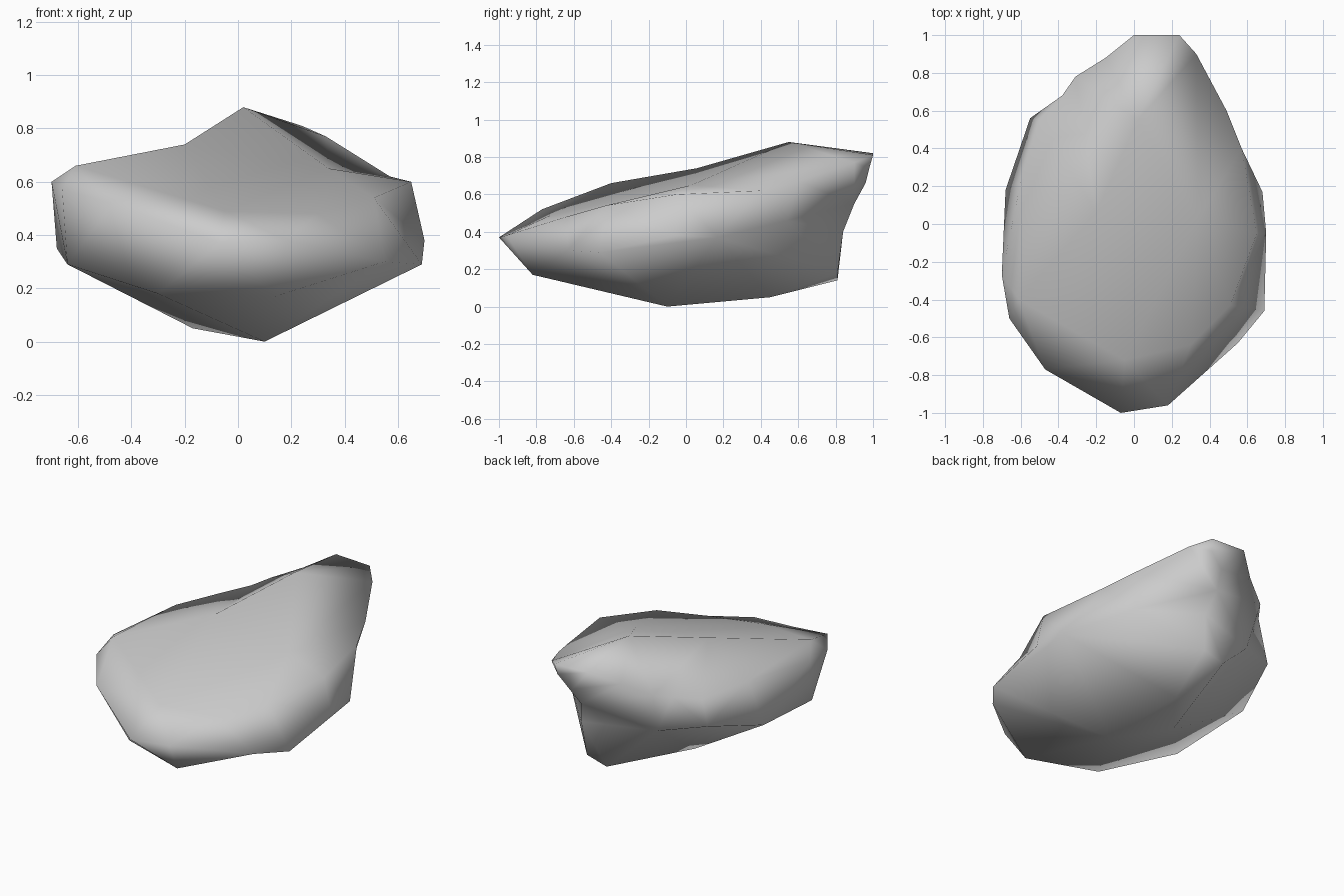
import bpy
import bmesh
from mathutils import Vector

# Remove the default object
start_cube = bpy.data.objects.get("Cube")
if start_cube:
    bpy.data.objects.remove(start_cube, do_unlink=True)

# Corners of the boulder, in hundredths of a unit
CREST = [(2, 55, 88), (-20, 6, 74), (-61, -40, 66), (-47, -77, 52), (34, 3, 65),
         (-5, -72, 49)]
BACK_TIP = [(0, 100, 82), (24, 100, 81), (33, 90, 77), (23, 98, 74)]
RIGHT_SHOULDER = [(49, 60, 67), (57, 40, 62), (65, -5, 60), (51, -43, 54), (30, -64, 48)]
LEFT_SHOULDER = [(-70, -27, 60), (-60, 22, 63), (-50, 55, 61), (-38, 68, 64),
                 (-31, 78, 67), (-15, 88, 74)]
WAIST = [(45, 54, 46), (68, 17, 37), (70, -5, 38), (69, -46, 29),
         (55, -63, 30), (18, -96, 38), (-7, -100, 37), (-66, -50, 57),
         (-64, -37, 29), (-68, 18, 35), (-55, 56, 45)]
BACK_HOLLOW = [(16, 84, 40), (12, 90, 55), (14, 96, 66), (-28, 69, 40)]
UNDERSIDE = [(-30, -68, 18), (14, -82, 17), (10, -10, 0), (-17, 15, 5),
             (6, 45, 5), (0, 81, 14), (14, 81, 18)]

CORE = Vector((0, 0, 0.42))
RADII = Vector((0.7, 1.0, 0.44))


def on_sphere(point):
    """Direction of a corner from the core, with the stone's proportions evened out."""
    offset = point - CORE
    return Vector([offset[i] / RADII[i] for i in range(3)]).normalized()


def make_material(name, colour):
    material = bpy.data.materials.new(name)
    material.use_nodes = True
    material.diffuse_color = colour
    shader = next(n for n in material.node_tree.nodes if n.type == "BSDF_PRINCIPLED")
    shader.inputs["Base Color"].default_value = colour
    shader.inputs["Roughness"].default_value = 0.9
    return material


def make_stone(name, corners, material):
    """Wrap a skin round the corners: join them on a sphere, then move them into place."""
    bm = bmesh.new()
    places = {}
    for corner in corners:
        place = Vector(corner) / 100
        places[bm.verts.new(on_sphere(place))] = place
    bmesh.ops.convex_hull(bm, input=list(bm.verts))
    for vert, place in places.items():
        vert.co = place
    bmesh.ops.recalc_face_normals(bm, faces=bm.faces)
    for face in bm.faces:
        face.smooth = True
    mesh = bpy.data.meshes.new(name)
    bm.to_mesh(mesh)
    bm.free()
    mesh.materials.append(material)
    stone = bpy.data.objects.new(name, mesh)
    bpy.context.collection.objects.link(stone)
    return stone


stone_grey = make_material("stone grey", (0.6, 0.6, 0.6, 1))
make_stone("boulder", CREST + BACK_TIP + RIGHT_SHOULDER + LEFT_SHOULDER
           + WAIST + BACK_HOLLOW + UNDERSIDE, stone_grey)
